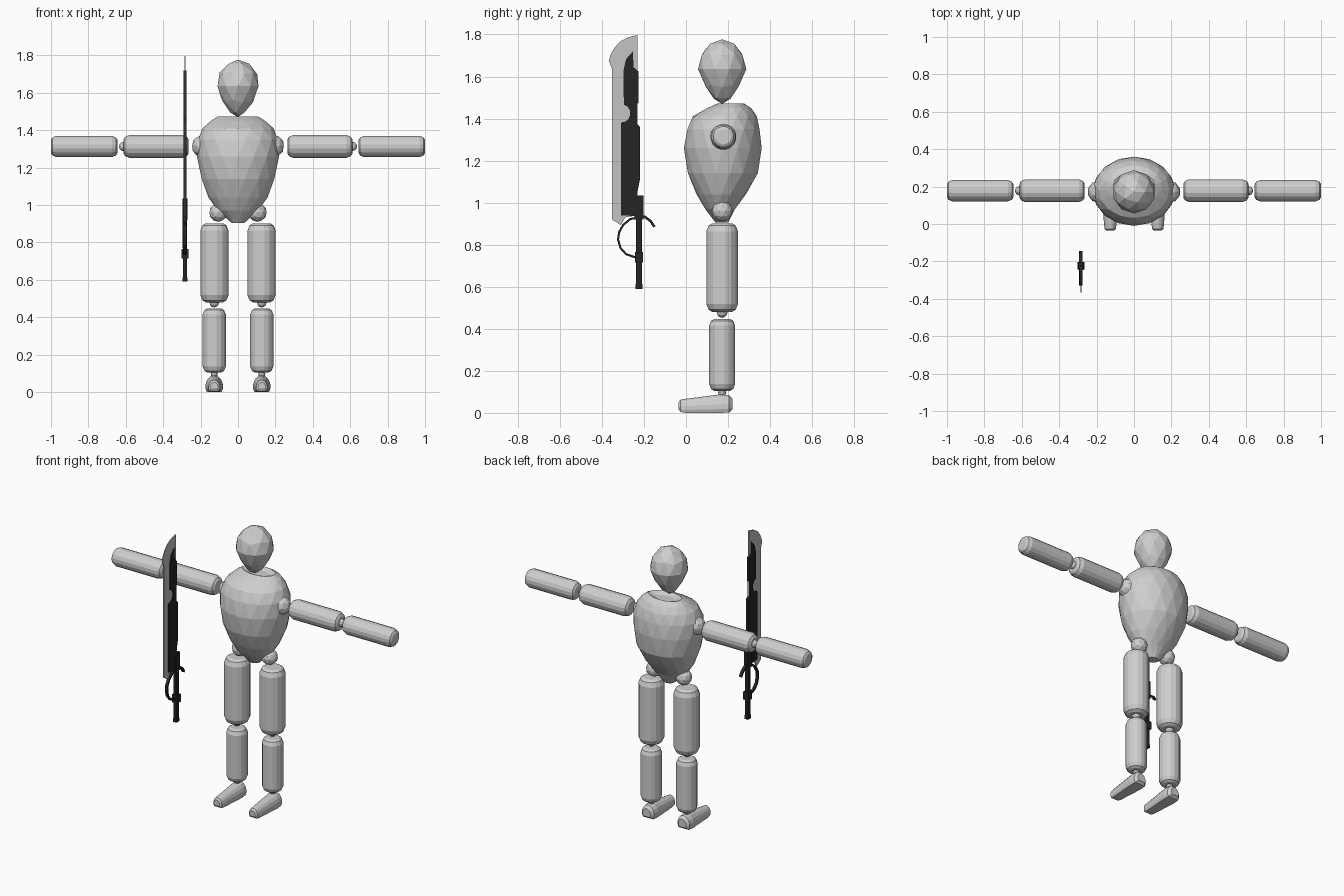
import bpy, bmesh, math
from mathutils import Vector

if "Cube" in bpy.data.objects:
    bpy.data.objects.remove(bpy.data.objects["Cube"])


def material(name, v):
    m = bpy.data.materials.new(name)
    m.diffuse_color = (v, v, v, 1)
    m.use_nodes = True
    m.node_tree.nodes["Principled BSDF"].inputs["Base Color"].default_value = m.diffuse_color
    return m


GREY = material("body grey", 0.62)
STEEL = material("blade steel", 0.55)
BLACK = material("weapon black", 0.018)
CY = 0.172          # depth of the body centre line
BX = -0.284         # weapon plane


def finish(name, bm, mat):
    bmesh.ops.recalc_face_normals(bm, faces=bm.faces)
    me = bpy.data.meshes.new(name)
    bm.to_mesh(me)
    bm.free()
    me.materials.append(mat)
    ob = bpy.data.objects.new(name, me)
    bpy.context.collection.objects.link(ob)
    return ob


def loft(name, rings, mat, triangles=False):
    """Skin a list of equal point rings and cap both ends."""
    bm = bmesh.new()
    rows = [[bm.verts.new(p) for p in ring] for ring in rings]
    n = len(rows[0])
    for a, b in zip(rows, rows[1:]):
        for i in range(n):
            j = (i + 1) % n
            bm.faces.new((a[i], a[j], b[j], b[i]))
    bm.faces.new(rows[0])
    bm.faces.new(rows[-1])
    if triangles:
        bmesh.ops.triangulate(bm, faces=bm.faces[:])
    return finish(name, bm, mat)


def angles(n, shift=0.0):
    return [2 * math.pi * (i + shift) / n for i in range(n)]


def limb(name, start, end, r):
    """Round-sided limb with bevelled ends."""
    a, b = Vector(start), Vector(end)
    d = (b - a).normalized()
    u = Vector((0, 1, 0))
    v = d.cross(u)
    ends = [(0, 0.62), (0.14, 0.85), (0.5, 1.0)]
    steps = [(a + d * t * r, k) for t, k in ends]
    steps += [(b - d * t * r, k) for t, k in reversed(ends)]
    loft(name, [[c + (u * math.cos(t) + v * math.sin(t)) * r * k
                 for t in angles(16, 0.5)] for c, k in steps], GREY)


def ball(name, centre, r):
    bm = bmesh.new()
    bmesh.ops.create_icosphere(bm, subdivisions=2, radius=r)
    bmesh.ops.translate(bm, verts=bm.verts, vec=centre)
    finish(name, bm, GREY)


def box(name, x, y, z, mat):
    loft(name, [[(sx, y[0], h), (sx2, y[0], h), (sx2, y[1], h), (sx, y[1], h)]
                for h in z for sx, sx2 in [(BX - x, BX + x)]], mat)


def plate(name, outline, half, mat):
    """Flat side-on outline given thickness across x."""
    loft(name, [[(BX + s * half, y, z) for y, z in outline] for s in (-1, 1)], mat)


# Head: faceted ball narrowing to the chin
bm = bmesh.new()
bmesh.ops.create_icosphere(bm, subdivisions=2, radius=1)
for v in bm.verts:
    t = max(0, -v.co.z)
    k = 0.115 * (1 - 0.36 * t)
    v.co = (v.co.x * k, CY + v.co.y * k,
            1.635 + v.co.z * (0.165 if v.co.z < 0 else 0.142))
finish("head", bm, GREY)

# Torso: height, half width, front and back depth
TORSO = [(0.905, 0.035, 0.14, 0.20), (0.97, 0.11, 0.09, 0.235),
         (1.04, 0.158, 0.05, 0.285), (1.14, 0.198, 0.006, 0.345),
         (1.26, 0.22, -0.01, 0.36), (1.35, 0.217, 0.004, 0.353),
         (1.41, 0.19, 0.032, 0.337), (1.45, 0.148, 0.10, 0.312),
         (1.472, 0.11, 0.15, 0.275), (1.457, 0.06, 0.18, 0.25)]
loft("torso", [[(w * math.cos(t), (f + b) / 2 + (b - f) / 2 * math.sin(t), z)
                for t in angles(16, 0.5 * (i % 2))]
               for i, (z, w, f, b) in enumerate(TORSO)], GREY, True)

# Foot sections: depth, half width, bottom, top
FOOT = [(-0.035, 0.02, 0.018, 0.052), (-0.026, 0.031, 0.004, 0.064),
        (0.0, 0.034, 0.0, 0.068), (0.17, 0.047, 0.0, 0.09),
        (0.205, 0.044, 0.002, 0.085), (0.221, 0.028, 0.016, 0.068)]

# Arms and legs on both sides
for side, s in (("left", 1), ("right", -1)):
    ball(side + "_shoulder", (s * 0.188, CY, 1.315), 0.06)
    limb(side + "_upper_arm", (s * 0.264, 0.178, 1.313), (s * 0.612, 0.178, 1.313), 0.062)
    ball(side + "_elbow", (s * 0.612, 0.178, 1.313), 0.025)
    limb(side + "_forearm", (s * 0.645, 0.178, 1.313), (s * 1.0, 0.178, 1.313), 0.058)
    ball(side + "_hip", (s * 0.105, CY, 0.96), 0.05)
    limb(side + "_thigh", (s * 0.126, CY, 0.48), (s * 0.126, CY, 0.902), 0.077)
    ball(side + "_knee", (s * 0.127, CY, 0.478), 0.026)
    limb(side + "_shin", (s * 0.127, CY, 0.105), (s * 0.127, CY, 0.447), 0.063)
    ball(side + "_ankle", (s * 0.127, CY, 0.098), 0.02)
    loft(side + "_foot",
         [[(s * 0.127 + w * math.cos(t), y,
            lo + (hi - lo) * max(0, (math.sin(t) + 0.5) / 1.5))
           for t in angles(16, 0.5)] for y, w, lo, hi in FOOT], GREY)

# Blade with a curved tip
plate("blade", [(-0.23, 0.94), (-0.23, 1.798), (-0.28, 1.785), (-0.315, 1.765),
                (-0.342, 1.735), (-0.36, 1.70), (-0.367, 1.675), (-0.352, 1.636),
                (-0.352, 0.92), (-0.31, 0.893), (-0.29, 0.93)], 0.003, STEEL)

# Dark spine with a round notch in its front edge
notch = [(-0.302 + 0.037 * math.cos(t), 1.425 + 0.042 * math.sin(t))
         for t in [math.radians(a) for a in (80, 50, 20, -10, -40, -70, -95)]]
plate("blade_spine", [(-0.252, 1.72), (-0.285, 1.683), (-0.298, 1.626)] + notch +
      [(-0.31, 1.375), (-0.31, 0.94), (-0.235, 0.936), (-0.233, 1.04),
       (-0.219, 1.11), (-0.219, 1.36), (-0.233, 1.375), (-0.233, 1.465),
       (-0.227, 1.475), (-0.227, 1.625), (-0.25, 1.645)], 0.008, BLACK)

# Grip, collar, pommel and guard mount
box("grip", 0.01, (-0.238, -0.21), (0.595, 1.03), BLACK)
box("collar", 0.014, (-0.245, -0.203), (0.92, 1.035), BLACK)
box("grip_sleeve", 0.012, (-0.236, -0.212), (0.77, 0.92), BLACK)
box("pommel", 0.013, (-0.24, -0.208), (0.59, 0.612), BLACK)
box("guard_mount", 0.019, (-0.242, -0.204), (0.715, 0.765), BLACK)


# Bent strips: hand guard and rear hook
def strip(name, path, half, thick):
    pts = [Vector(p) for p in path]
    rings = []
    for i, p in enumerate(pts):
        d = (pts[min(i + 1, len(pts) - 1)] - pts[max(i - 1, 0)]).normalized()
        n = Vector((-d.y, d.x)) * thick
        a, b = p + n, p - n
        rings.append([(BX - half, a.x, a.y), (BX + half, a.x, a.y),
                      (BX + half, b.x, b.y), (BX - half, b.x, b.y)])
    loft(name, rings, BLACK)


strip("hand_guard", [(-0.225, 0.93), (-0.265, 0.922), (-0.298, 0.895), (-0.318, 0.86),
                     (-0.323, 0.825), (-0.312, 0.785), (-0.285, 0.755),
                     (-0.245, 0.741), (-0.205, 0.736)], 0.009, 0.005)
strip("rear_hook", [(-0.225, 0.94), (-0.195, 0.932), (-0.168, 0.912), (-0.15, 0.885)],
      0.009, 0.006)
